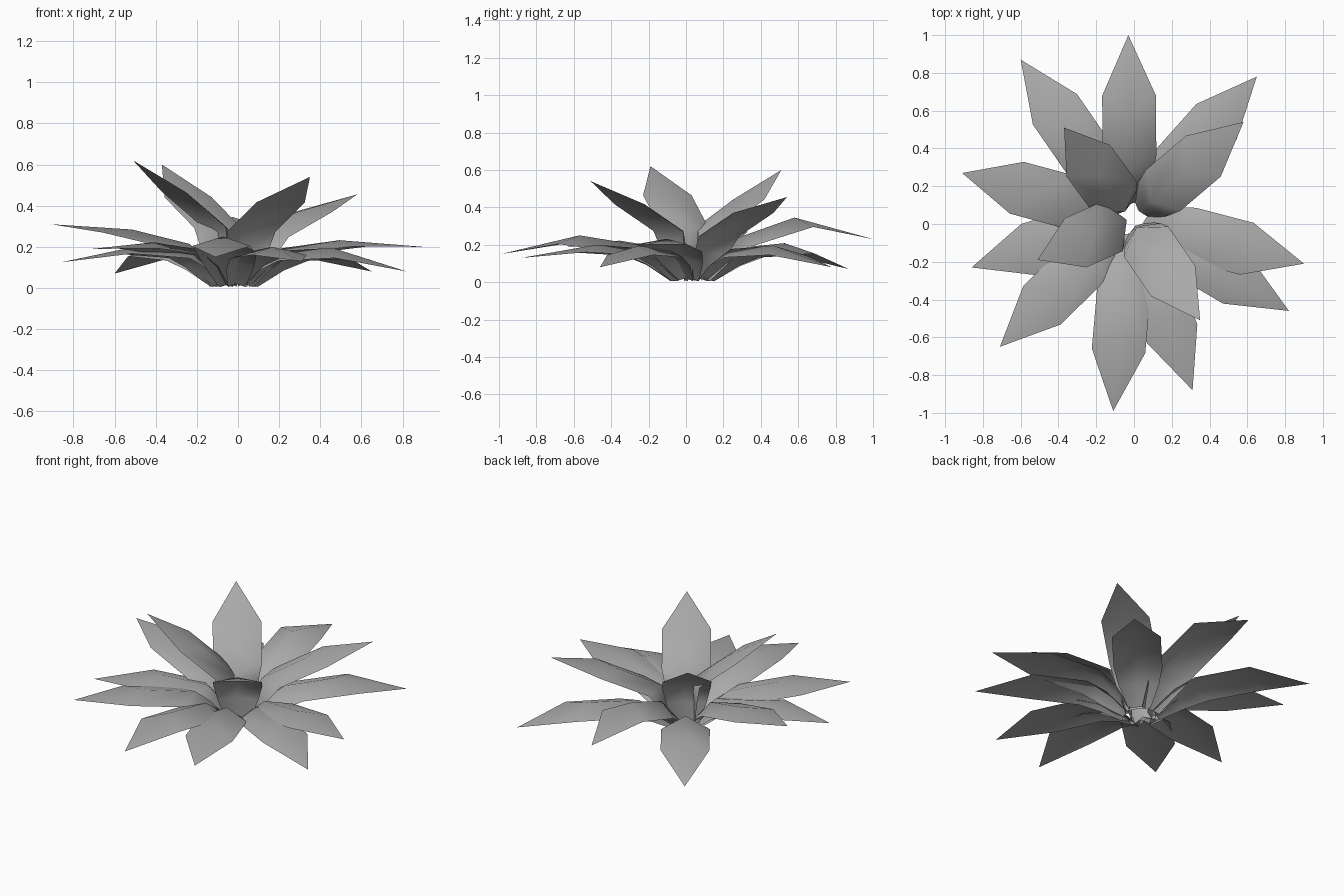
import bpy, bmesh, math
from mathutils import Vector, Matrix

cube = bpy.data.objects.get("Cube")
if cube:
    bpy.data.objects.remove(cube, do_unlink=True)

leaf_grey = bpy.data.materials.new("leaf grey")
leaf_grey.use_nodes = True
COLOR = (0.4, 0.4, 0.4, 1)
leaf_grey.diffuse_color = COLOR
leaf_grey.node_tree.nodes["Principled BSDF"].inputs["Base Color"].default_value = COLOR

CENTRE = Vector((-0.02, 0.03, 0))
HALF_WIDTH = 0.142


def make_leaf(name, tip, pitch):
    """One folded sheet: a ridged blade bent outward, tapering to the root."""
    tip = Vector(tip)
    out = tip - CENTRE
    reach = Vector((out.x, out.y)).length
    radial = Vector((out.x, out.y, 0)).normalized()
    side = Vector((-radial.y, radial.x, 0))
    turn = Matrix.Rotation(math.radians(pitch), 2)

    # profile in the leaf's own upright plane: (distance, height)
    end = Vector((reach, tip.z))
    blade = 0.42 - 0.0012 * pitch
    shoulder = end + turn @ Vector((-blade, 0.275 * blade))
    waist = Vector((max(0.75 * shoulder.x - 0.16, 0.02), 0.42 * shoulder.y + 0.095))
    root = Vector((0.04 + 0.14 * waist.x, 0.025))
    throat = (root + waist) / 2 + Vector((0, 0.015))
    # each row: ridge point, offset of the edges, half width
    rows = [(root, Vector((0.02, -0.02)), 0.065),
            (throat, turn @ Vector((0.05, -0.03)), HALF_WIDTH * 0.83),
            (waist, turn @ Vector((0.08, -0.045)), HALF_WIDTH),
            (shoulder, turn @ Vector((0.10, -0.05)), HALF_WIDTH)]

    def place(p, across):
        return CENTRE + radial * p.x + side * across + Vector((0, 0, p.y))

    bm = bmesh.new()
    strips = []
    for ridge, drop, half in rows:
        strips.append([bm.verts.new(place(ridge + drop, -half)),
                       bm.verts.new(place(ridge, 0)),
                       bm.verts.new(place(ridge + drop, half))])
    point = bm.verts.new(place(end, 0))
    for low, high in zip(strips, strips[1:]):
        for i in range(2):
            bm.faces.new((low[i], high[i], high[i + 1], low[i + 1]))
    for i in range(2):
        bm.faces.new((strips[-1][i], point, strips[-1][i + 1]))
    for face in bm.faces:
        face.smooth = True
    bmesh.ops.recalc_face_normals(bm, faces=bm.faces)
    if sum(f.normal.z for f in bm.faces) < 0:
        bmesh.ops.reverse_faces(bm, faces=bm.faces)

    mesh = bpy.data.meshes.new(name)
    bm.to_mesh(mesh)
    bm.free()
    mesh.materials.append(leaf_grey)
    bpy.context.collection.objects.link(bpy.data.objects.new(name, mesh))


# leaf tips with the upward pitch of each blade
outer_leaves = [
    ((-0.03, 1.00, 0.23), 0), ((0.65, 0.78, 0.08), 0),
    ((0.90, -0.21, 0.20), 11), ((0.82, -0.46, 0.08), 0),
    ((0.31, -0.88, 0.13), 6), ((-0.11, -0.99, 0.15), 2),
    ((-0.71, -0.65, 0.19), 11), ((-0.86, -0.23, 0.125), 4),
    ((-0.91, 0.27, 0.31), 19), ((-0.60, 0.87, 0.07), -3)]
inner_leaves = [
    ((0.58, 0.54, 0.455), 28), ((0.35, -0.51, 0.54), 37),
    ((-0.51, -0.19, 0.62), 46), ((-0.37, 0.51, 0.60), 47)]

for group, leaves in (("outer_leaf", outer_leaves), ("inner_leaf", inner_leaves)):
    for number, (tip, pitch) in enumerate(leaves, 1):
        make_leaf(f"{group}_{number}", tip, pitch)
